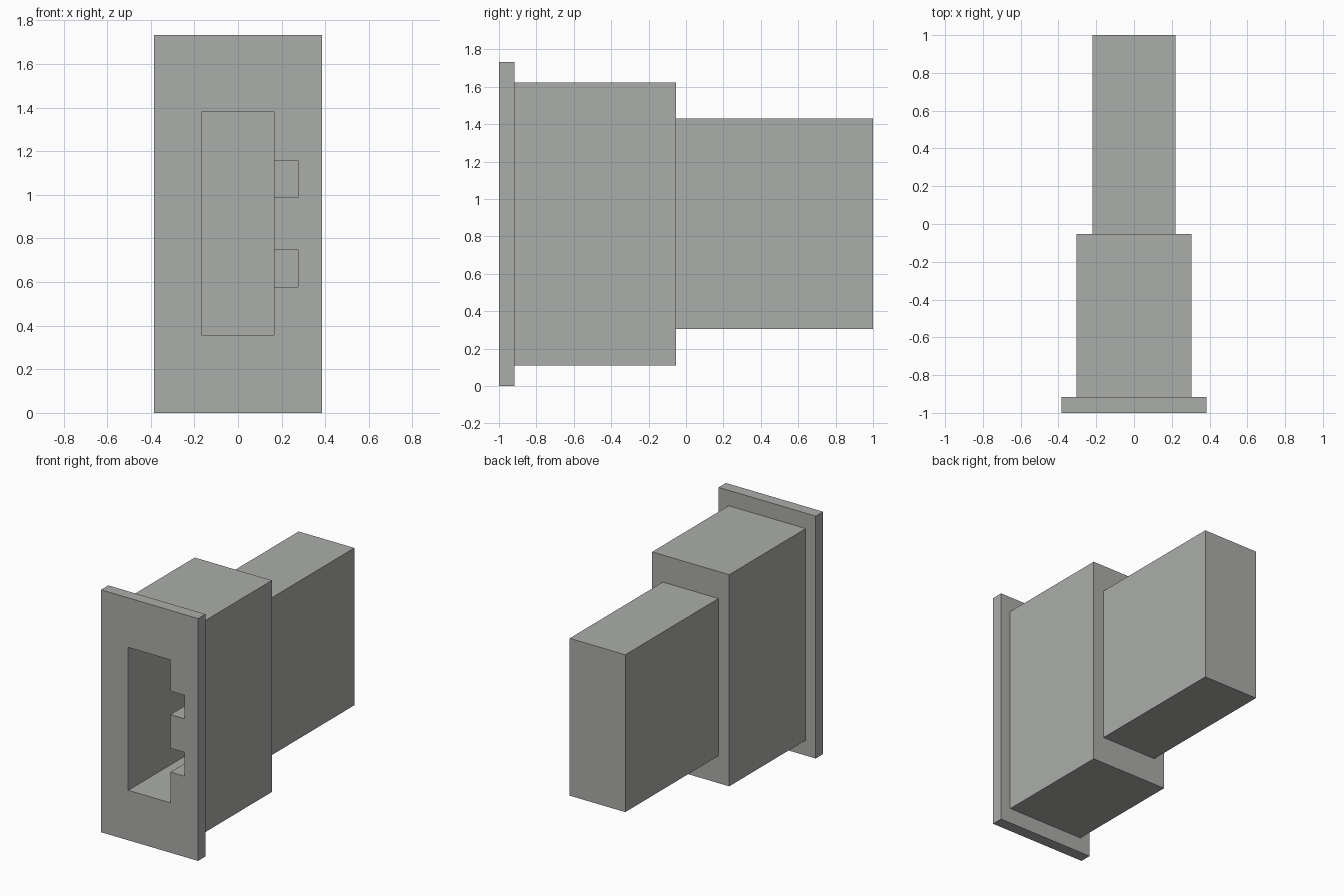
import bpy
import bmesh

if "Cube" in bpy.data.objects:
    bpy.data.objects.remove(bpy.data.objects["Cube"], do_unlink=True)

# One flat warm grey
grey = bpy.data.materials.new("warm_grey")
grey.use_nodes = True
colour = (0.41, 0.42, 0.40, 1.0)
grey.diffuse_color = colour
grey.node_tree.nodes["Principled BSDF"].inputs["Base Color"].default_value = colour


def box(name, x, y, z):
    """Box spanning the given (min, max) ranges."""
    bm = bmesh.new()
    bmesh.ops.create_cube(bm, size=1)
    for v in bm.verts:
        v.co = [r[0] if c < 0 else r[1] for c, r in zip(v.co, (x, y, z))]
    mesh = bpy.data.meshes.new(name)
    bm.to_mesh(mesh)
    bm.free()
    mesh.materials.append(grey)
    obj = bpy.data.objects.new(name, mesh)
    bpy.context.collection.objects.link(obj)
    return obj


# Solid parts, stepped from front to back
faceplate = box("faceplate", (-0.384, 0.384), (-1.0, -0.917), (0, 1.733))
housing = box("housing", (-0.305, 0.305), (-0.917, -0.053), (0.11, 1.623))
sleeve = box("rear_sleeve", (-0.22, 0.22), (-0.053, 1.0), (0.305, 1.43))

# Deep slot through all parts, with two side channels in the front parts
slot = box("slot_cutter", (-0.168, 0.166), (-1.1, 0.947), (0.357, 1.379))
channels = [box("channel_cutter", (0.10, 0.276), (-1.1, -0.10), z)
            for z in ((0.577, 0.747), (0.988, 1.156))]

cuts = {faceplate: [slot] + channels, housing: [slot] + channels, sleeve: [slot]}
for part, cutters in cuts.items():
    bpy.context.view_layer.objects.active = part
    for cutter in cutters:
        mod = part.modifiers.new("cut", 'BOOLEAN')
        mod.operation = 'DIFFERENCE'
        mod.solver = 'EXACT'
        mod.object = cutter
        bpy.ops.object.modifier_apply(modifier=mod.name)

# Cutters are no longer needed
for cutter in [slot] + channels:
    bpy.data.objects.remove(cutter, do_unlink=True)
